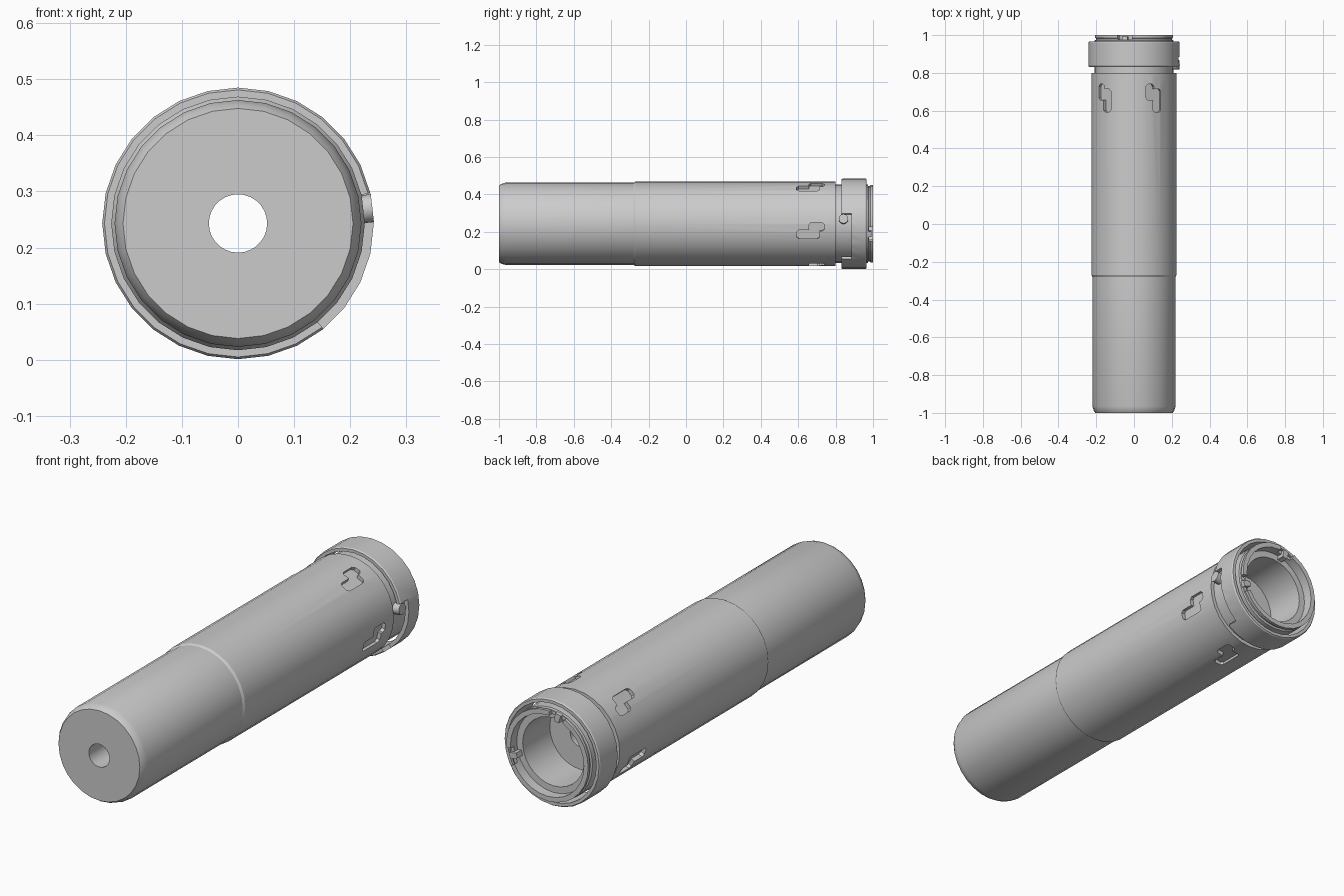
import bpy, bmesh, math
from mathutils import Vector

if "Cube" in bpy.data.objects:
    bpy.data.objects.remove(bpy.data.objects["Cube"])

CZ = 0.243          # height of the tube axis
SIDES = 28

grey = bpy.data.materials.new("plain grey")
grey.diffuse_color = (0.6, 0.6, 0.6, 1)
grey.use_nodes = True
grey.node_tree.nodes["Principled BSDF"].inputs["Base Color"].default_value = grey.diffuse_color


def pt(r, y, a):
    return Vector((r * math.cos(a), y, CZ + r * math.sin(a)))


def finish(name, bm):
    bmesh.ops.recalc_face_normals(bm, faces=bm.faces)
    me = bpy.data.meshes.new(name)
    bm.to_mesh(me)
    bm.free()
    me.materials.append(grey)
    ob = bpy.data.objects.new(name, me)
    bpy.context.collection.objects.link(ob)
    return ob


def sweep(name, profile, a0=0.0, a1=360.0, steps=SIDES):
    """Turn a closed (radius, y) profile around the tube axis."""
    bm = bmesh.new()
    full = abs(a1 - a0) >= 360
    n = steps if full else steps + 1
    rings = [[bm.verts.new(pt(r, y, math.radians(a0 + (a1 - a0) * i / steps)))
              for r, y in profile] for i in range(n)]
    m = len(profile)
    for i in range(steps):
        p, q = rings[i], rings[(i + 1) % n]
        for j in range(m):
            k = (j + 1) % m
            bm.faces.new((p[j], p[k], q[k], q[j]))
    if not full:
        bm.faces.new(rings[0])
        bm.faces.new(rings[-1])
    return finish(name, bm)


def arc_block(name, r0, r1, y0, y1, a0, a1, steps=8):
    return sweep(name, [(r0, y0), (r1, y0), (r1, y1), (r0, y1)], a0, a1, steps)


def radial_prism(name, outline, angle, r0, r1):
    """Extrude an outline of (sideways, y) points outward from the axis."""
    a = math.radians(angle)
    out = Vector((math.cos(a), 0, math.sin(a)))
    side = Vector((-math.sin(a), 0, math.cos(a)))
    bm = bmesh.new()
    lo, hi = [[bm.verts.new(Vector((0, y, CZ)) + side * s + out * r)
               for s, y in outline] for r in (r0, r1)]
    bm.faces.new(lo)
    bm.faces.new(hi)
    for i in range(len(lo)):
        k = (i + 1) % len(lo)
        bm.faces.new((lo[i], lo[k], hi[k], hi[i]))
    return finish(name, bm)


def cut(ob, cutter):
    mod = ob.modifiers.new("cut", 'BOOLEAN')
    mod.operation, mod.solver, mod.object = 'DIFFERENCE', 'EXACT', cutter
    bpy.context.view_layer.objects.active = ob
    bpy.ops.object.modifier_apply(modifier=mod.name)
    bpy.data.objects.remove(cutter)


# Tube body with bored front hole, neck, rim and stepped rear socket
body = sweep("tube_body", [
    (.052, -1), (.205, -1), (.213, -.988), (.22, -.965), (.22, -.28),
    (.226, -.27), (.226, .8), (.209, .8), (.209, .972), (.201, .975),
    (.201, .983), (.207, .986), (.207, 1), (.185, 1), (.185, .955),
    (.155, .955), (.155, .76), (.052, .76)])

# Five stepped key recesses around the body
key = [(-.036, .592), (-.008, .592), (.002, .602), (.002, .657), (.031, .657),
       (.041, .667), (.041, .728), (.031, .74), (.006, .74), (-.004, .728),
       (-.004, .715), (-.036, .715), (-.046, .703), (-.046, .604)]
for i in range(5):
    cut(body, radial_prism("key_cutter", key, -9 + 72 * i, .207, .245))

# Two notches in the rear rim, each with a small catch inside
for i, a in enumerate((104, -16)):
    cut(body, arc_block("rim_cutter", .17, .23, .978, 1.02, a - 11, a + 11))
    arc_block(f"rim_catch_{i + 1}", .165, .203, .95, .992, a - 4, a + 4, 4)

# Locking collar with a long bayonet notch on its right side
collar = sweep("locking_collar", [(.224, .832), (.238, .832), (.242, .838),
                                  (.242, .96), (.238, .966), (.224, .966)])
cut(collar, arc_block("notch_cutter", .2, .27, .8, .885, -51, 13, 12))

# Locking pin sitting at the end of the notch
disc = [(.025 * math.cos(math.tau * i / 16), .842 + .025 * math.sin(math.tau * i / 16))
        for i in range(16)]
radial_prism("locking_pin", disc, 6.5, .195, .241)

# Smooth the round surfaces while keeping edges crisp
bpy.ops.object.select_all(action='DESELECT')
for ob in bpy.context.scene.objects:
    ob.select_set(True)
bpy.context.view_layer.objects.active = body
bpy.ops.object.shade_smooth_by_angle(angle=math.radians(25))
